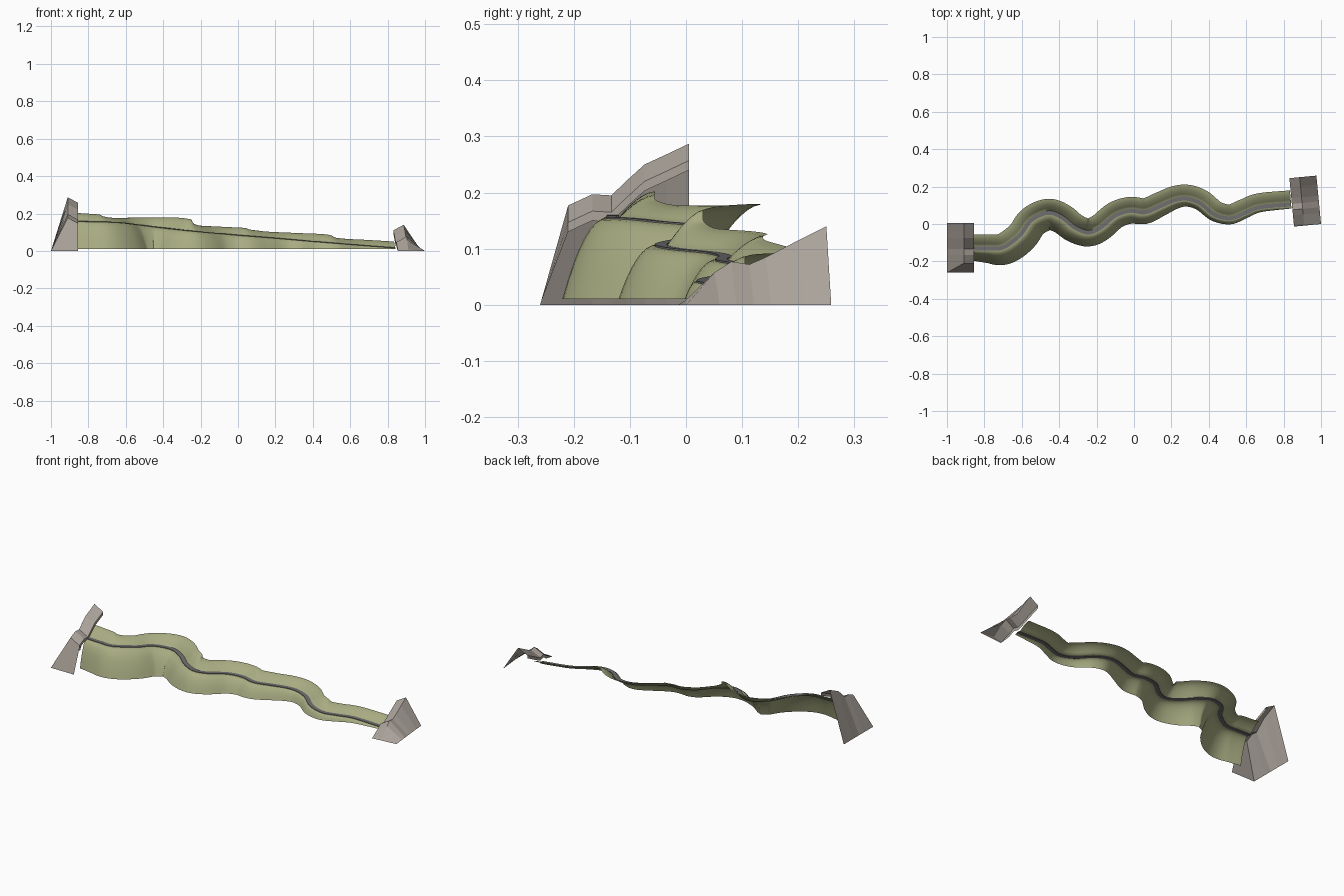
import bpy
import bmesh
import math
from mathutils import Vector, Matrix

old = bpy.data.objects.get("Cube")
if old:
    bpy.data.objects.remove(old, do_unlink=True)


def make_material(name, rgb):
    mat = bpy.data.materials.new(name)
    mat.use_nodes = True
    mat.diffuse_color = (*rgb, 1)
    mat.node_tree.nodes["Principled BSDF"].inputs["Base Color"].default_value = (*rgb, 1)
    return mat


grass = make_material("dry grass", (0.39, 0.41, 0.22))
stone = make_material("pale stone", (0.41, 0.37, 0.33))
gravel = make_material("grey gravel", (0.16, 0.16, 0.16))


def finish(bm, name, mat, smooth=False):
    mesh = bpy.data.meshes.new(name)
    bm.to_mesh(mesh)
    bm.free()
    mesh.materials.append(mat)
    obj = bpy.data.objects.new(name, mesh)
    bpy.context.collection.objects.link(obj)
    if smooth:
        bpy.ops.object.select_all(action="DESELECT")
        obj.select_set(True)
        bpy.context.view_layer.objects.active = obj
        bpy.ops.object.shade_smooth_by_angle(angle=math.radians(50))


def skin(bm, rows, closed=False):
    """Skin a sheet, or a closed tube, through rows of points."""
    grid = [[bm.verts.new(p) for p in row] for row in rows]
    count = len(grid[0])
    for a, b in zip(grid, grid[1:]):
        for j in range(count if closed else count - 1):
            k = (j + 1) % count
            bm.faces.new((a[j], b[j], b[k], a[k]))
    if closed:
        bm.faces.new(grid[0])
        bm.faces.new(list(reversed(grid[-1])))
        bmesh.ops.recalc_face_normals(bm, faces=bm.faces)
    return grid


def lookup(keys, x):
    """Piecewise linear value at x."""
    if x <= keys[0][0]:
        return keys[0][1]
    for (xa, va), (xb, vb) in zip(keys, keys[1:]):
        if x <= xb:
            return va + (vb - va) * (x - xa) / (xb - xa)
    return keys[-1][1]


def smooth_lookup(keys, x, reach=0.03):
    return sum(lookup(keys, x + reach * k / 2) for k in range(-2, 3)) / 5


def catmull(points, steps):
    pts = [Vector(p) for p in points]
    pts = [2 * pts[0] - pts[1]] + pts + [2 * pts[-1] - pts[-2]]
    out = []
    for a, b, c, d in zip(pts, pts[1:], pts[2:], pts[3:]):
        for i in range(steps):
            t = i / steps
            out.append(0.5 * (2 * b + (c - a) * t + (2 * a - 5 * b + 4 * c - d) * t ** 2
                              + (3 * b - a - 3 * c + d) * t ** 3))
    return out + [pts[-2]]


# Winding centre line and the heights and widths along it
centre = catmull([(-.86, -.13), (-.78, -.13), (-.7, -.125), (-.61, -.06), (-.55, .02),
                  (-.46, .06), (-.385, .035), (-.315, -.02), (-.245, -.045), (-.18, -.02),
                  (-.1, .045), (-.02, .07), (.06, .063), (.14, .095), (.22, .128),
                  (.285, .135), (.355, .11), (.43, .05), (.515, .03), (.595, .06),
                  (.675, .09), (.84, .105)], 6)
path_height = [(-.86, .157), (-.64, .152), (-.47, .13), (-.2, .1), (0, .083),
               (.33, .056), (.6, .033), (.84, .015)]
top_height = [(-.86, .203), (-.74, .195), (-.63, .176), (-.39, .18), (-.26, .168),
              (-.18, .137), (.03, .123), (.17, .104), (.33, .094), (.47, .087),
              (.57, .067), (.84, .05)]
front_width = [(-.86, .065), (-.67, .1), (-.46, .095), (-.25, .075), (0, .068),
               (.28, .042), (.5, .032), (.84, .022)]
BACK_WIDTH = 0.075
FOOT = 0.01
HALF = 0.011

bank_rows, path_rows = [], []
for i, p in enumerate(centre):
    ahead = centre[min(i + 1, len(centre) - 1)] - centre[max(i - 1, 0)]
    side = Vector((-ahead.y, ahead.x)).normalized()
    z = smooth_lookup(path_height, p.x)
    top = smooth_lookup(top_height, p.x)
    front = smooth_lookup(front_width, p.x)

    def at(offset, height):
        q = p + side * offset
        return (q.x, q.y, height)

    row = []
    for j in range(8, 0, -1):      # rounded slope falling to the foot
        s = j / 8
        row.append(at(-HALF - (front - HALF) * s, z - (z - FOOT) * s ** 2))
    row += [at(-HALF, z), at(HALF, z)]
    for j in range(1, 6):          # bank rising behind the path
        s = j / 5
        row.append(at(HALF + (BACK_WIDTH - HALF) * s, z + (top - z) * (1 - (1 - s) ** 1.7)))
    bank_rows.append(row)
    path_rows.append([at(-HALF, z - .003), at(HALF, z - .003),
                      at(HALF, z + .003), at(-HALF, z + .003)])

bank = bmesh.new()
skin(bank, bank_rows)
finish(bank, "grassy_bank", grass, smooth=True)

path = bmesh.new()
skin(path, path_rows, closed=True)
finish(path, "gravel_path", gravel)


def stone_end(name, ridge, foot_y, place):
    """Open stone shell: outer slope, capping strip, lip and front face."""
    rows = []
    for i, (y, z) in enumerate(ridge):
        base_y = foot_y if i == 0 else y
        rows.append([place @ Vector(q) for q in (
            (0, base_y, 0), (.09, y, z),
            (.145, y, max(z - .03, .003)), (.145, y, max(z - .047, 0)))])
    bm = bmesh.new()
    front_edge = skin(bm, rows)[0]
    corner = bm.verts.new(place @ Vector((.145, foot_y, 0)))
    bm.faces.new(front_edge + [corner])
    bmesh.ops.recalc_face_normals(bm, faces=bm.faces)
    finish(bm, name, stone)


stone_end("tall_stone_end",
          [(-.21, .177), (-.167, .197), (-.133, .195), (-.105, .222), (-.074, .25),
           (-.035, .268), (.005, .287)],
          -.26, Matrix.Translation((-1, 0, 0)))

turn = Matrix.Translation((1, 0, 0)) @ Matrix.Rotation(math.radians(5.5), 4, "Z")
stone_end("low_stone_end",
          [(.008, .008), (.06, .058), (.09, .077), (.122, .072), (.152, .085),
           (.21, .115), (.26, .14)],
          0, turn @ Matrix.Scale(-1, 4, (1, 0, 0)))
